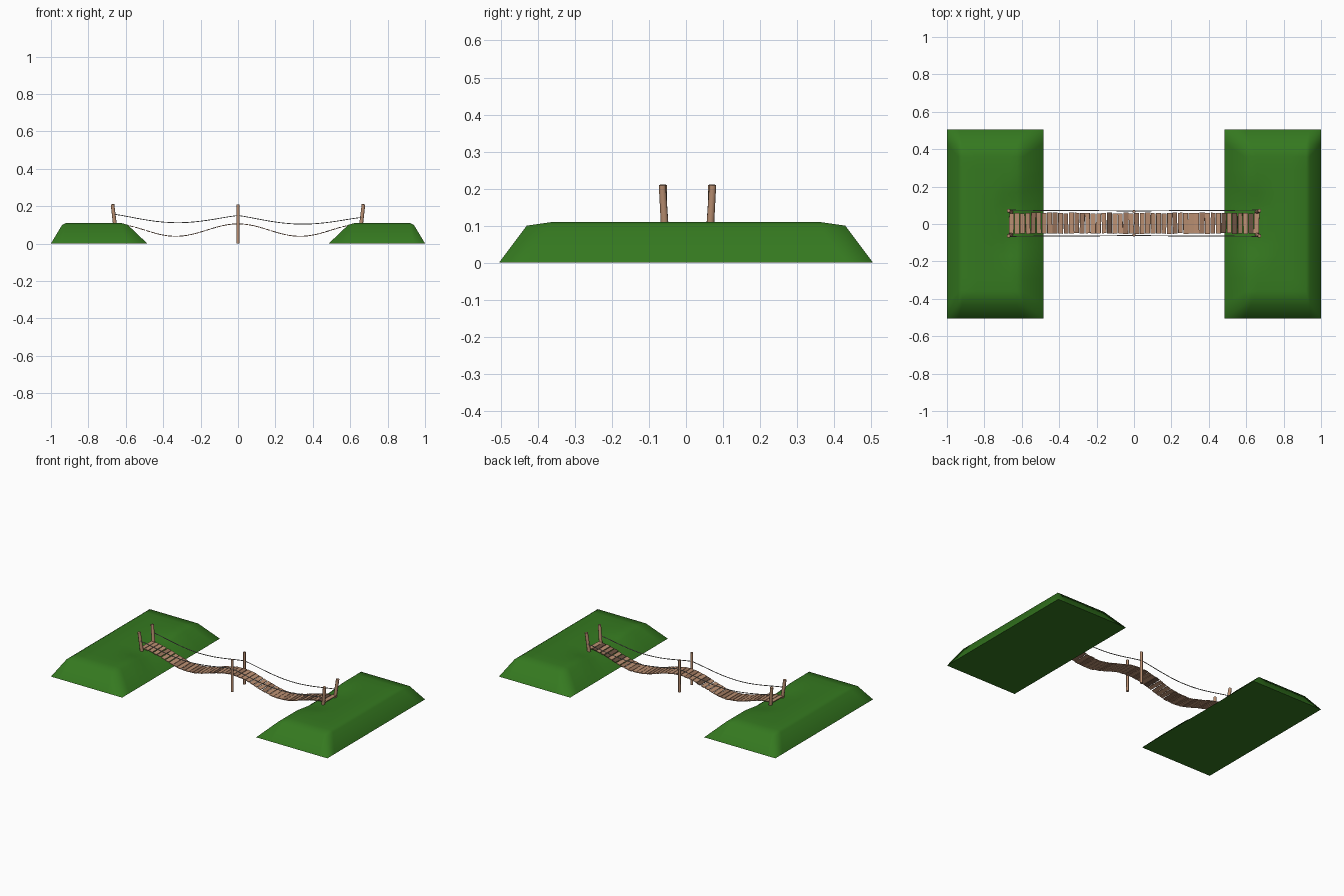
import bpy, bmesh, math, random
from mathutils import Vector, Matrix

if "Cube" in bpy.data.objects:
    bpy.data.objects.remove(bpy.data.objects["Cube"])

random.seed(4)


def mat(name, c):
    m = bpy.data.materials.new(name)
    m.diffuse_color = (*c, 1)
    m.use_nodes = True
    m.node_tree.nodes["Principled BSDF"].inputs["Base Color"].default_value = m.diffuse_color
    return m


GRASS = mat("grass green", (0.035, 0.19, 0.014))
WOOD = mat("light wood", (0.50, 0.28, 0.17))
WOOD2 = mat("mid wood", (0.33, 0.18, 0.11))
WOOD3 = mat("dark wood", (0.15, 0.085, 0.055))
ROPE = mat("rope grey", (0.34, 0.33, 0.31))
YC = 0.004  # the bridge sits slightly off the centre line


def finish(bm, name, mats, smooth=None):
    bmesh.ops.recalc_face_normals(bm, faces=bm.faces)
    me = bpy.data.meshes.new(name)
    bm.to_mesh(me)
    bm.free()
    ob = bpy.data.objects.new(name, me)
    bpy.context.collection.objects.link(ob)
    for m in mats:
        me.materials.append(m)
    if smooth:
        bpy.ops.object.select_all(action='DESELECT')
        ob.select_set(True)
        bpy.context.view_layer.objects.active = ob
        bpy.ops.object.shade_smooth_by_angle(angle=math.radians(smooth))
    return ob


def lerp(t, pts):
    for (a, za), (b, zb) in zip(pts, pts[1:]):
        if t <= b:
            return za + (zb - za) * (t - a) / (b - a)
    return pts[-1][1]


def deck_z(x):
    # two sagging spans
    return 0.072 + 0.033 * math.cos(2 * math.pi * min(abs(x), 0.665) / 0.665)


# grassy banks: low flat-topped mounds with a shallow dip where the deck lands
PX = [(0.485, 0), (0.59, 0.1), (0.625, 0.11), (0.92, 0.11), (0.94, 0.1), (1, 0)]
PY = [(0, 0.11), (0.36, 0.11), (0.43, 0.1), (0.505, 0)]
XS = [0.485, 0.59, 0.625, 0.66, 0.70, 0.76, 0.84, 0.92, 0.94, 1]
YH = [0.04, 0.08, 0.12, 0.17, 0.23, 0.29, 0.36, 0.43, 0.505]
YS = [-y for y in reversed(YH)] + [0] + YH


def bank_z(x, y):
    z = min(lerp(x, PX), lerp(abs(y), PY))
    target = deck_z(x) - 0.014 + max(0, x - 0.67) * 0.2
    t = min(1, max(0, (0.25 - abs(y)) / 0.17))
    return z - max(0, z - target) * t * t * (3 - 2 * t)


def bank(name, s):
    bm = bmesh.new()
    nx, ny = len(XS) - 1, len(YS) - 1
    g = [[bm.verts.new((s * x, y, bank_z(x, y))) for y in YS] for x in XS]
    for i in range(nx):
        for j in range(ny):
            a, b, c, d = g[i][j], g[i + 1][j], g[i + 1][j + 1], g[i][j + 1]
            # split every cell along the hip direction of its corner
            if (i < nx / 2) == (j < ny / 2):
                bm.faces.new((a, b, c))
                bm.faces.new((a, c, d))
            else:
                bm.faces.new((a, b, d))
                bm.faces.new((b, c, d))
    rim = ([r[0] for r in g] + g[-1][1:] + [r[-1] for r in reversed(g[:-1])]
           + list(reversed(g[0][1:-1])))
    bm.faces.new(rim)
    finish(bm, name, [GRASS], 75)


bank("left_bank", -1)
bank("right_bank", 1)

# deck planks, slightly uneven and following the sag
bm = bmesh.new()
N = 46
for i in range(N):
    x = -0.655 + 1.31 * i / (N - 1)
    slope = math.atan((deck_z(x + 0.005) - deck_z(x - 0.005)) / 0.01)
    m = (Matrix.Translation((x, YC + random.uniform(-.002, .002), deck_z(x)))
         @ Matrix.Rotation(-slope, 4, 'Y')
         @ Matrix.Rotation(random.uniform(-.03, .03), 4, 'Z')
         @ Matrix.Diagonal((random.uniform(.024, .028), random.uniform(.107, .113), .0045, 1)))
    vs = bmesh.ops.create_cube(bm, size=1, matrix=m)["verts"]
    idx = random.choice((0, 0, 0, 0, 1, 1, 2))
    for f in {f for v in vs for f in v.link_faces}:
        f.material_index = idx
finish(bm, "deck_planks", [WOOD, WOOD2, WOOD3])


# posts: tapered eight-sided poles between two points
def post(name, a, b, r1, r2):
    a, b = Vector(a), Vector(b)
    d = b - a
    bm = bmesh.new()
    bmesh.ops.create_cone(bm, cap_ends=True, segments=8, radius1=r1, radius2=r2, depth=d.length)
    q = d.to_track_quat('Z', 'Y').to_matrix().to_4x4()
    bm.transform(Matrix.Translation((a + b) / 2) @ q)
    finish(bm, name, [WOOD], 50)


for sy, side in ((-1, "front"), (1, "back")):
    for sx, end in ((-1, "left"), (1, "right")):
        post(f"{end}_{side}_post", (sx * .655, YC + sy * .06, .075),
             (sx * .671, YC + sy * .068, .21), .011, .010)
    post(f"middle_{side}_post", (0, YC + sy * .063, 0), (0, YC + sy * .063, .21), .0085, .008)


# hand ropes between the posts
def rope(name, pts, r):
    cu = bpy.data.curves.new(name, 'CURVE')
    cu.dimensions = '3D'
    cu.bevel_depth = r
    cu.bevel_resolution = 1
    sp = cu.splines.new('POLY')
    sp.points.add(len(pts) - 1)
    for p, c in zip(sp.points, pts):
        p.co = (*c, 1)
    cu.materials.append(ROPE)
    ob = bpy.data.objects.new(name, cu)
    bpy.context.collection.objects.link(ob)
    bpy.ops.object.select_all(action='DESELECT')
    ob.select_set(True)
    bpy.context.view_layer.objects.active = ob
    bpy.ops.object.convert(target='MESH')


def hand_z(x):
    # the left end is tied a little higher than the right
    t = min(1, abs(x) / .665)
    rise, sag = (.007, .042) if x < 0 else (-.01, .041)
    return .15 + rise * t - sag * math.sin(math.pi * t) ** 1.2


for sy, side in ((-1, "front"), (1, "back")):
    xs = [-.664 + 1.328 * i / 40 for i in range(41)]
    rope(f"{side}_hand_rope",
         [(x, YC + sy * (.066 + .006 * abs(x)), hand_z(x)) for x in xs], .0024)
